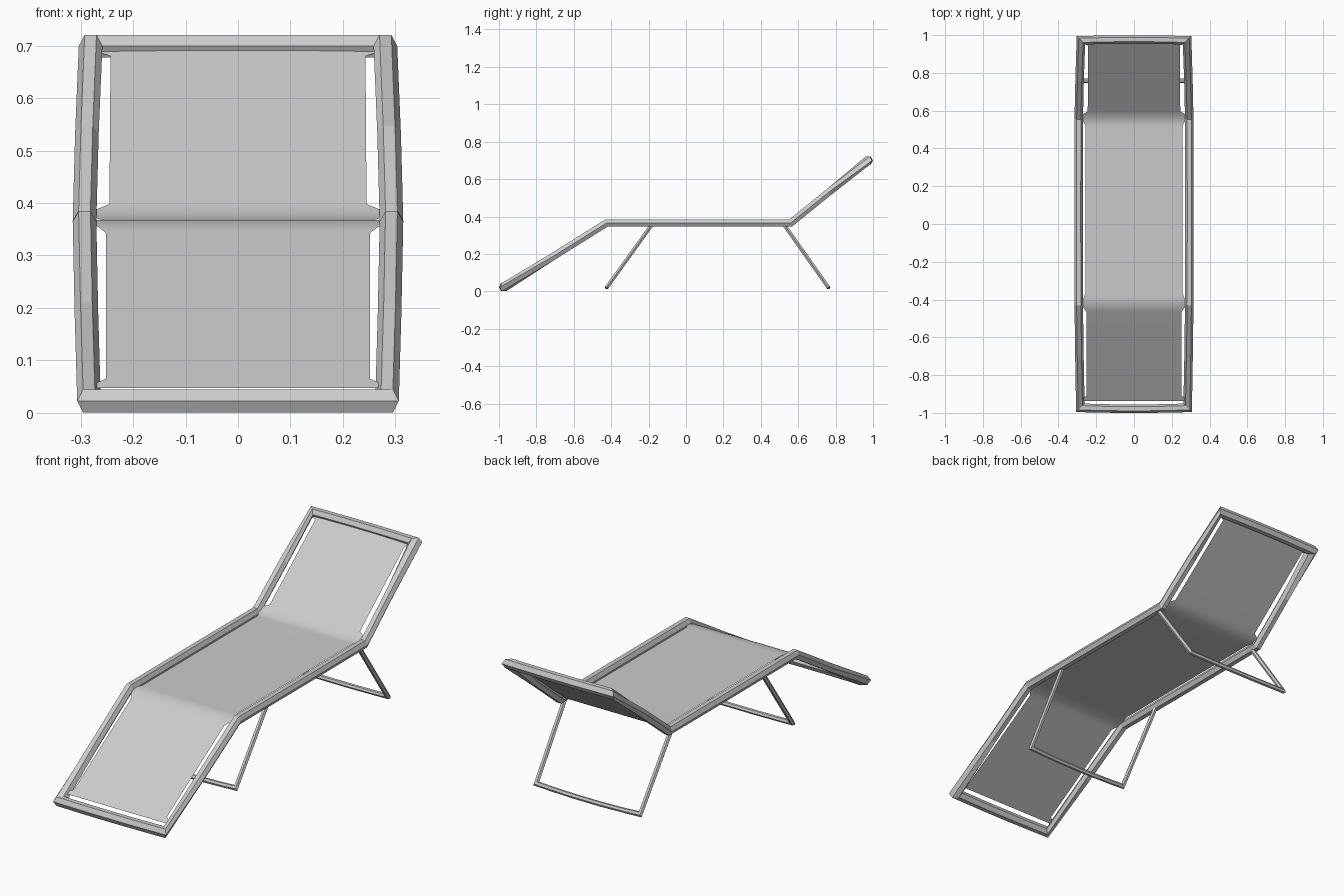
import bpy, bmesh, math
from mathutils import Vector as V

if "Cube" in bpy.data.objects:
    bpy.data.objects.remove(bpy.data.objects["Cube"])


def make(name, verts, faces, smooth=False):
    me = bpy.data.meshes.new(name)
    me.from_pydata([tuple(v) for v in verts], [], faces)
    bm = bmesh.new()
    bm.from_mesh(me)
    bmesh.ops.recalc_face_normals(bm, faces=bm.faces)
    bm.to_mesh(me)
    bm.free()
    for p in me.polygons:
        p.use_smooth = smooth
    ob = bpy.data.objects.new(name, me)
    bpy.context.collection.objects.link(ob)
    return ob


def hex_tube(name, stations, r, closed):
    """Hexagonal tube through (centre, outward axis, up axis) stations."""
    verts, faces, n = [], [], len(stations)
    for c, out, up in stations:
        for k in range(6):
            a = k * math.pi / 3
            verts.append(V(c) + r * (math.cos(a) * V(out) + math.sin(a) * V(up)))
    for i in range(n if closed else n - 1):
        j = (i + 1) % n
        for k in range(6):
            l = (k + 1) % 6
            faces.append((i * 6 + k, i * 6 + l, j * 6 + l, j * 6 + k))
    if not closed:
        faces += [tuple(range(6)), tuple(range((n - 1) * 6, n * 6))]
    return make(name, verts, faces)


# Side profile of the lounger: foot end, two bends, head end
A, B, C, D = (-0.973, 0.0225), (-0.425, 0.365), (0.559, 0.365), (0.972, 0.699)
slope1 = (B[1] - A[1]) / (B[0] - A[0])
slope2 = (D[1] - C[1]) / (D[0] - C[0])


def bend_up(t0, t1):
    a, b = math.atan(t0), math.atan(t1)
    m, h = (a + b) / 2, (b - a) / 2
    return V((0, -math.sin(m), math.cos(m))) / math.cos(h)


def lerp(p, q, t):
    return p[0] + (q[0] - p[0]) * t, p[1] + (q[1] - p[1]) * t


# Frame: one closed hexagonal tube, slightly bowed on every side
side = [
    (0.284, A, -1, V((0, 0, 1.13))),
    (0.289, lerp(A, B, 0.5), 0, bend_up(slope1, slope1)),
    (0.2925, B, 0, bend_up(slope1, 0)),
    (0.2935, lerp(B, C, 0.5), 0, V((0, 0, 1))),
    (0.2925, C, 0, bend_up(0, slope2)),
    (0.288, lerp(C, D, 0.5), 0, bend_up(slope2, slope2)),
    (0.281, D, 1, V((0, 0, 1.1))),
]


def rail(s):
    return [((s * x, p[0], p[1]), (s, e, 0), up) for x, p, e, up in side]


def end_bar(p, e, up, xs):
    return [((x, p[0] + e * 0.005 * (1 - (x / 0.284) ** 2), p[1]), (0, e, 0), up) for x in xs]


xs = [0.2, 0.075, -0.075, -0.2]
stations = rail(1) + end_bar(D, 1, side[-1][3], xs) + rail(-1)[::-1] \
    + end_bar(A, -1, side[0][3], xs[::-1])
hex_tube("frame", stations, 0.0225, True)


# Legs: thin U-shaped tubes splayed below the rails
def leg(name, top, foot):
    d = V((0, foot[0] - top[0], foot[1] - top[1])).normalized()
    up = d.cross(V((1, 0, 0)))
    st = [((0.288, *top), (1, 0, 0), up),
          ((0.282, *foot), V((1, 0, 0)) + d, up)]
    for x in xs:
        c = V((x, *foot)) + d * 0.007 * (1 - (x / 0.282) ** 2)
        st.append((c, d, up))
    st += [((-0.282, *foot), V((-1, 0, 0)) + d, up),
           ((-0.288, *top), (-1, 0, 0), up)]
    hex_tube(name, st, 0.0115, False)


leg("front_leg", (-0.18, 0.36), (-0.419, 0.027))
leg("rear_leg", (0.522, 0.36), (0.757, 0.027))


# Sling: thin fabric sheet with softened bends and wider tabs at its fixings
def height(y, s=0.04):
    z = B[1]
    for knot, slope in ((-B[0], -slope1), (C[0], slope2)):
        u = (-y if knot == -B[0] else y) - knot
        k = -slope1 if knot == -B[0] else slope2
        if u > s:
            z += k * u
        elif u > -s:
            z += k * (u + s) ** 2 / (4 * s)
    return z + 0.003


widths = [(-0.938, 0.275), (-0.925, 0.274), (-0.91, 0.252), (-0.465, 0.252),
          (-0.44, 0.27), (-0.40, 0.27), (-0.37, 0.258), (0.52, 0.258),
          (0.545, 0.27), (0.582, 0.27), (0.596, 0.245), (0.945, 0.243),
          (0.955, 0.27), (0.968, 0.27)]
rows = []
for (y0, w0), (y1, w1) in zip(widths, widths[1:]):
    n = 4 if y1 - y0 < 0.05 else 6
    rows += [(y0 + (y1 - y0) * i / n, w0 + (w1 - w0) * i / n) for i in range(n)]
rows.append(widths[-1])
verts = [(s * w, y, height(y)) for y, w in rows for s in (-1, 1)]
faces = [(2 * i, 2 * i + 1, 2 * i + 3, 2 * i + 2) for i in range(len(rows) - 1)]
make("sling", verts, faces, smooth=True)
